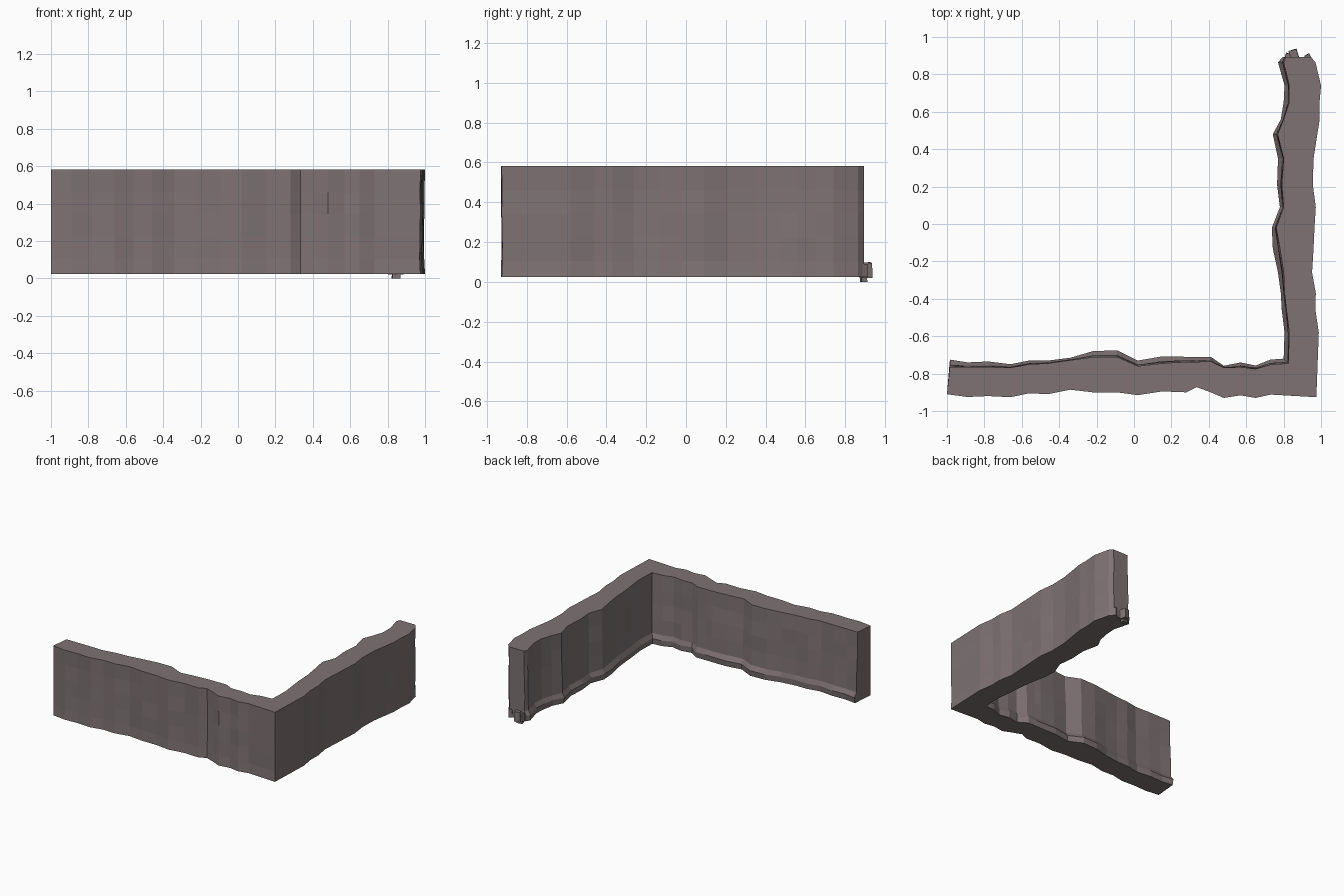
import bpy, bmesh, random
from mathutils import Vector, Matrix

if "Cube" in bpy.data.objects:
    bpy.data.objects.remove(bpy.data.objects["Cube"])

random.seed(4)

stone = bpy.data.materials.new("stone")
stone.diffuse_color = (0.21, 0.17, 0.175, 1)
stone.use_nodes = True
stone.node_tree.nodes["Principled BSDF"].inputs["Base Color"].default_value = stone.diffuse_color


def make_object(name, bm):
    bmesh.ops.recalc_face_normals(bm, faces=bm.faces)
    me = bpy.data.meshes.new(name)
    bm.to_mesh(me)
    bm.free()
    me.materials.append(stone)
    ob = bpy.data.objects.new(name, me)
    bpy.context.collection.objects.link(ob)
    return ob


# front arm stations: x, outer y, inner y, ledge y
FRONT = [(-.89, -.925, -.765, -.74), (-.78, -.92, -.765, -.735), (-.66, -.926, -.768, -.75),
         (-.56, -.905, -.75, -.73), (-.46, -.91, -.745, -.73), (-.34, -.886, -.728, -.715),
         (-.22, -.90, -.712, -.68), (-.09, -.90, -.71, -.675), (.02, -.915, -.76, -.73),
         (.15, -.895, -.745, -.708), (.28, -.90, -.737, -.71), (.335, -.872, -.737, -.71),
         (.41, -.90, -.735, -.71), (.48, -.93, -.768, -.758), (.57, -.916, -.765, -.74),
         (.65, -.93, -.775, -.757), (.73, -.912, -.752, -.725)]
# right arm stations: y, outer x, inner x, ledge x
RIGHT = [(-.58, .988, .83, .805), (-.46, .97, .815, .79), (-.37, .972, .805, .785),
         (-.26, .952, .80, .77), (-.13, .96, .78, .742), (-.02, .965, .76, .737),
         (.09, .972, .80, .78), (.21, .956, .79, .765), (.35, .96, .80, .77),
         (.48, .98, .768, .742), (.56, .993, .80, .785), (.65, .992, .83, .80),
         (.74, 1.0, .83, .805), (.865, .97, .80, .77), (.893, .945, .81, .795)]

# each station becomes three plan points: outer, inner, ledge
V = Vector
stations = [(V((-1, -.91)), V((-.985, -.765)), V((-.985, -.725)))]
stations += [tuple(V((x, y)) for y in ys) for x, *ys in FRONT]
stations += [(V((.975, -.926)), V((.825, -.745)), V((.80, -.72)))]
stations += [tuple(V((x, y)) for x in xs) for y, *xs in RIGHT]

# wall: chipped cross-section lofted round the corner
bm = bmesh.new()
ROWS = [.025, .105, .225, .345, .46, .582]
rings = []
for outer, inner, ledge in stations:
    across = (inner - outer).normalized()
    ring = []
    for i, z in enumerate(ROWS):
        shift = random.uniform(0, .007) if 0 < i < 5 else 0
        ring.append(bm.verts.new((*(outer + across * shift), z)))
    foot = inner.lerp(ledge, .3)
    for i, z in enumerate(reversed(ROWS[1:])):
        p = inner.lerp(foot, i / 4)
        shift = random.uniform(-.004, .004) if 0 < i < 4 else 0
        ring.append(bm.verts.new((*(p + across * shift), z)))
    # base ledge
    ring.append(bm.verts.new((*ledge, .07)))
    ring.append(bm.verts.new((*inner.lerp(ledge, .8), .025)))
    rings.append(ring)
for a, b in zip(rings, rings[1:]):
    n = len(a)
    for i in range(n):
        j = (i + 1) % n
        bm.faces.new((a[i], a[j], b[j], b[i]))
bm.faces.new(rings[0])
bm.faces.new(rings[-1])
make_object("stone_wall", bm)


# loose rubble at the broken end: centre, size, turn
def rubble(name, centre, size, turn):
    bm = bmesh.new()
    m = Matrix.Translation(centre) @ Matrix.Rotation(turn, 4, 'Z') @ Matrix.Diagonal((*size, 1))
    bmesh.ops.create_cube(bm, size=1, matrix=m)
    for v in bm.verts:
        if v.co.z > centre[2]:
            v.co = v.co.lerp(V(centre), random.uniform(.0, .2))
    make_object(name, bm)


ROCKS = [((.855, .905, .06), (.045, .055, .08), .3),
         ((.825, .895, .055), (.035, .035, .07), -.3),
         ((.845, .893, .02), (.045, .03, .04), .15),
         ((.93, .893, .06), (.03, .03, .07), .5)]
for k, rock in enumerate(ROCKS, 1):
    rubble(f"rubble_{k}", *rock)
